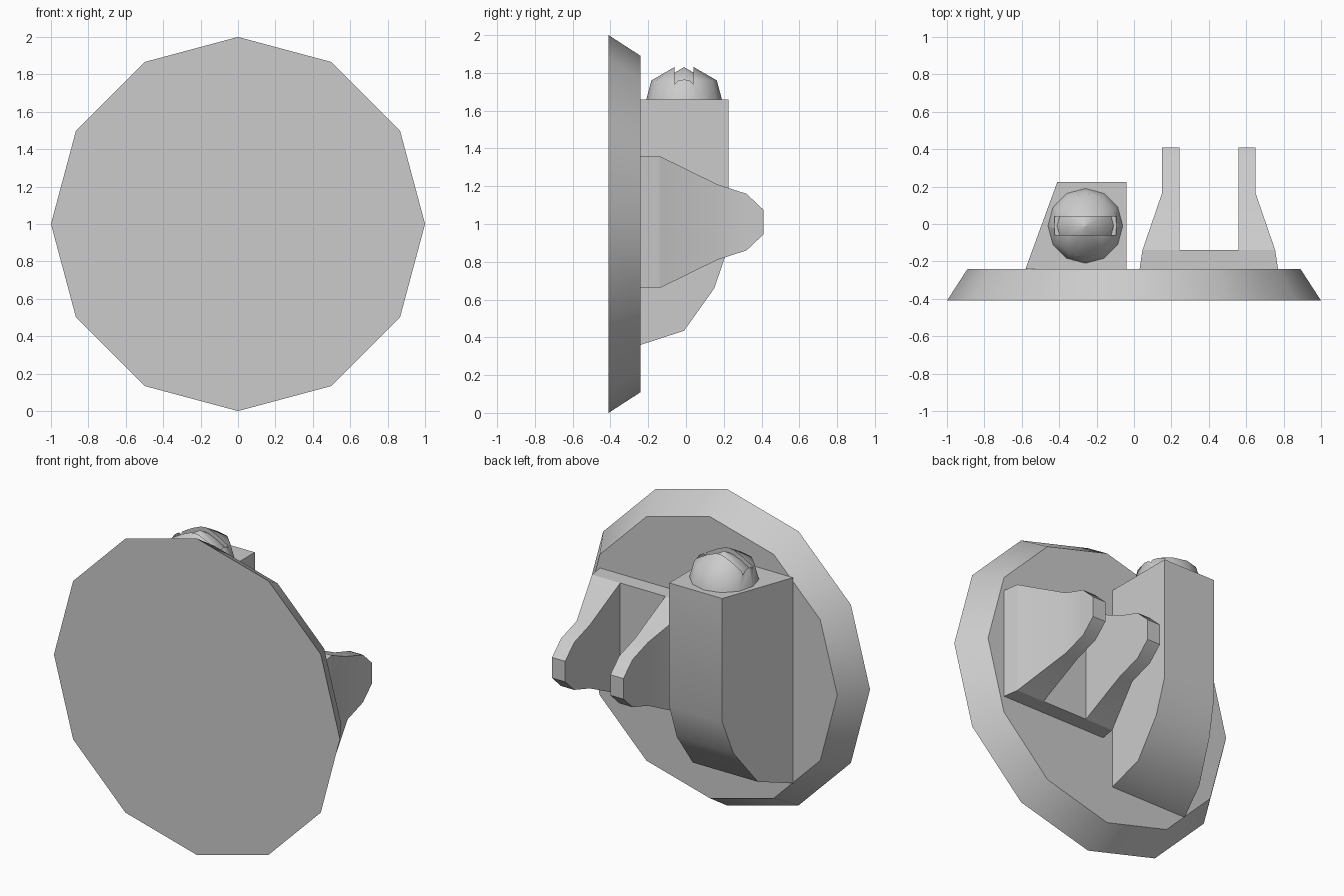
import bpy, bmesh, math

if "Cube" in bpy.data.objects:
    bpy.data.objects.remove(bpy.data.objects["Cube"])

grey = bpy.data.materials.new("plain grey")
grey.use_nodes = True
colour = (0.6, 0.6, 0.6, 1)
grey.diffuse_color = colour
grey.node_tree.nodes["Principled BSDF"].inputs["Base Color"].default_value = colour


def loft(name, rings):
    """Skin a closed solid through matching rings of points."""
    bm = bmesh.new()
    loops = [[bm.verts.new(p) for p in ring] for ring in rings]
    n = len(rings[0])
    for a, b in zip(loops, loops[1:]):
        for i in range(n):
            j = (i + 1) % n
            bm.faces.new((a[i], a[j], b[j], b[i]))
    bm.faces.new(loops[0])
    bm.faces.new(loops[-1])
    bmesh.ops.remove_doubles(bm, verts=bm.verts, dist=0.0001)
    bmesh.ops.recalc_face_normals(bm, faces=bm.faces)
    mesh = bpy.data.meshes.new(name)
    bm.to_mesh(mesh)
    bm.free()
    mesh.materials.append(grey)
    obj = bpy.data.objects.new(name, mesh)
    bpy.context.collection.objects.link(obj)
    return obj


def smooth(obj, angle=40):
    bpy.ops.object.select_all(action="DESELECT")
    obj.select_set(True)
    bpy.context.view_layer.objects.active = obj
    bpy.ops.object.shade_smooth_by_angle(angle=math.radians(angle))


def rect(x0, x1, y, z0, z1):
    return [(x0, y, z0), (x1, y, z0), (x1, y, z1), (x0, y, z1)]


def circle(radius):
    turn = math.tau / 12
    return [(radius * math.sin(i * turn), radius * math.cos(i * turn)) for i in range(12)]


# Twelve-sided front plate, narrower at the back
smooth(loft("front_plate", [[(x, y, 1 + z) for x, z in circle(r)]
                            for y, r in ((-0.41, 1), (-0.24, 0.89))]))

# Tapered block with a rounded underside
TOP = 1.66
profile = [(-0.24, 0.36), (-0.01, 0.435), (0.15, 0.66), (0.225, 0.88)]
smooth(loft("block", [rect(-0.58 + 0.17 * (y + 0.24) / 0.465, -0.04, y, z, TOP)
                      for y, z in profile]))

# Bracket base, then the two mirrored arms: y, outer half width, half height
MID_X, MID_Z = 0.4, 1.01
steps = [(-0.24, 0.37, 0.35), (-0.14, 0.355, 0.35), (0.165, 0.25, 0.2),
         (0.32, 0.25, 0.15), (0.41, 0.25, 0.065)]
smooth(loft("bracket_base", [rect(MID_X - w, MID_X + w, y, MID_Z - h, MID_Z + h)
                             for y, w, h in steps[:2]]))
for side, label in ((1, "left"), (-1, "right")):
    smooth(loft("bracket_arm_" + label,
                [rect(MID_X + side * 0.158, MID_X + side * w, y, MID_Z - h, MID_Z + h)
                 for y, w, h in steps[1:]]))


# Domed screw head with a slot that follows a smaller dome
def dome(name, radius):
    levels = [(radius * math.cos(a), radius * math.sin(a))
              for a in (0, math.pi / 6)]
    rings = [[(x - 0.26, y - 0.01, TOP + h) for x, y in circle(r)]
             for r, h in levels + [(0.0005, radius)]]
    return loft(name, rings)


head = dome("screw_head", 0.2)
cutter = loft("slot_cutter", [rect(-0.425, -0.095, y, TOP + 0.07, 2) for y in (-0.06, 0.04)])
cutter.hide_render = True
cut = head.modifiers.new("slot", "BOOLEAN")
cut.object = cutter
cut.solver = "EXACT"
bpy.context.view_layer.objects.active = head
bpy.ops.object.modifier_apply(modifier=cut.name)
bpy.data.objects.remove(cutter)
smooth(head, 50)
smooth(dome("screw_slot_floor", 0.17), 50)
